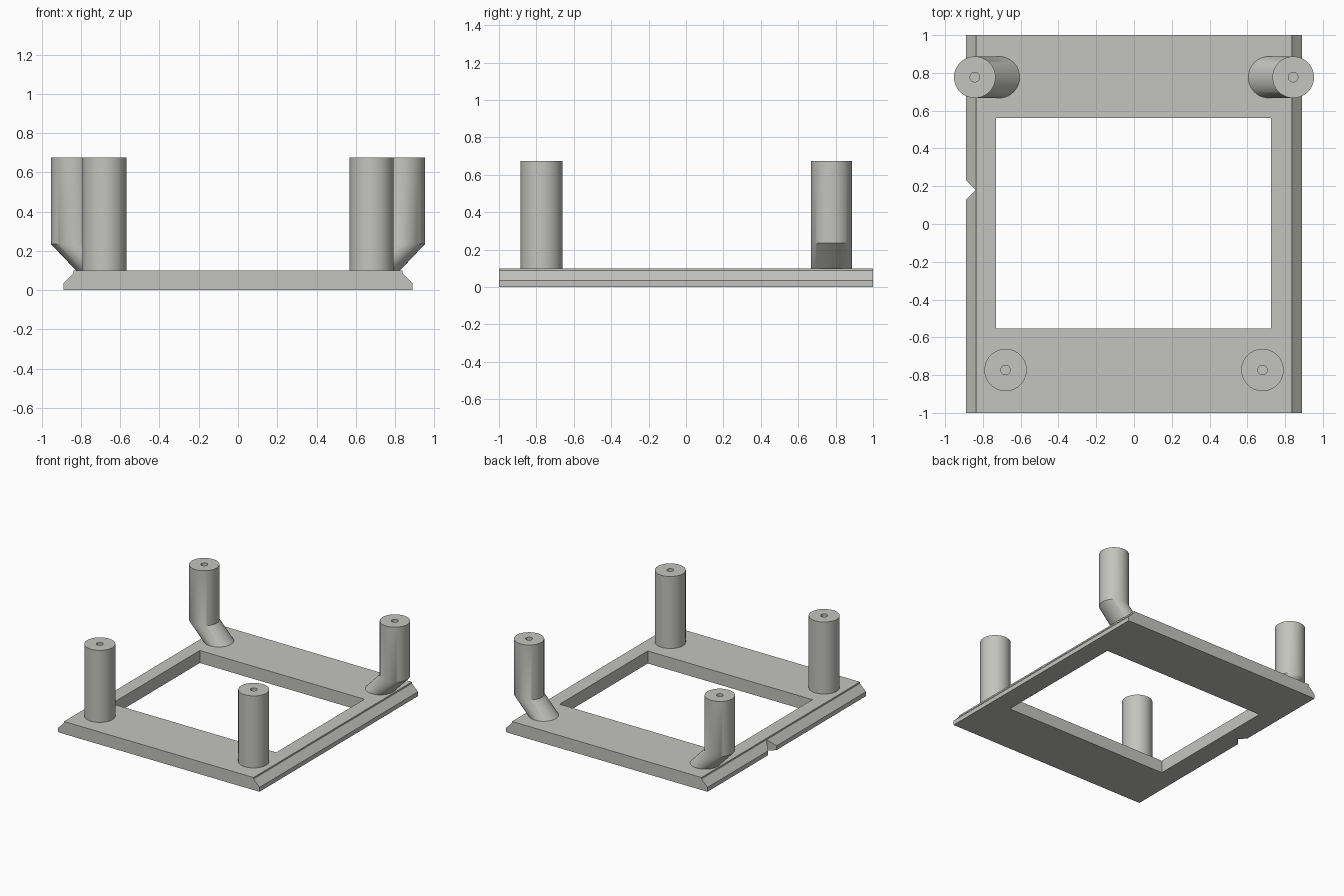
import bpy, bmesh, math

cube = bpy.data.objects.get("Cube")
if cube:
    bpy.data.objects.remove(cube, do_unlink=True)

grey = bpy.data.materials.new("warm_grey")
grey.use_nodes = True
grey.diffuse_color = (0.55, 0.55, 0.52, 1)
grey.node_tree.nodes["Principled BSDF"].inputs["Base Color"].default_value = grey.diffuse_color

PLATE_TOP = 0.1
POST_TOP = 0.675
SIDES = 64


def finish(name, bm):
    bmesh.ops.recalc_face_normals(bm, faces=bm.faces)
    mesh = bpy.data.meshes.new(name)
    bm.to_mesh(mesh)
    bm.free()
    mesh.materials.append(grey)
    obj = bpy.data.objects.new(name, mesh)
    bpy.context.collection.objects.link(obj)
    return obj


def select_only(obj):
    bpy.ops.object.select_all(action='DESELECT')
    obj.select_set(True)
    bpy.context.view_layer.objects.active = obj


def prism(name, points, direction):
    """Extrude a flat outline along a direction."""
    bm = bmesh.new()
    face = bm.faces.new([bm.verts.new(p) for p in points])
    new = bmesh.ops.extrude_face_region(bm, geom=[face])["geom"]
    moved = [v for v in new if isinstance(v, bmesh.types.BMVert)]
    bmesh.ops.translate(bm, verts=moved, vec=direction)
    return finish(name, bm)


def cut(target, cutter):
    """Subtract the cutter, then remove it."""
    mod = target.modifiers.new("cut", 'BOOLEAN')
    mod.operation = 'DIFFERENCE'
    mod.solver = 'EXACT'
    mod.object = cutter
    select_only(target)
    bpy.ops.object.modifier_apply(modifier=mod.name)
    bpy.data.objects.remove(cutter, do_unlink=True)


def post(name, y, radius, axis):
    """Loft circles along (x, z) axis points, then sink a small hole in the top."""
    x_top = axis[-1][0]
    rings = [(x, z, radius) for x, z in axis]
    rings += [(x_top, POST_TOP, 0.025), (x_top, POST_TOP - 0.25, 0.025)]
    bm = bmesh.new()
    previous = None
    for x, z, r in rings:
        ring = []
        for i in range(SIDES):
            a = math.tau * i / SIDES
            ring.append(bm.verts.new((x + r * math.cos(a), y + r * math.sin(a), z)))
        if previous:
            for i in range(SIDES):
                j = (i + 1) % SIDES
                bm.faces.new((previous[i], previous[j], ring[j], ring[i]))
        previous = ring
    bm.faces.new(previous)
    obj = finish(name, bm)
    select_only(obj)
    bpy.ops.object.shade_smooth_by_angle(angle=math.radians(30))


# Base plate with sloped long edges
half = [(0.89, 0), (0.89, 0.035), (0.837, 0.088), (0.837, PLATE_TOP)]
outline = half + [(-x, z) for x, z in reversed(half)]
plate = prism("base_plate", [(x, -1, z) for x, z in outline], (0, 2, 0))

# Rectangular opening
window = [(-0.73, -0.553), (0.725, -0.553), (0.725, 0.56), (-0.73, 0.56)]
cut(plate, prism("opening_cutter", [(x, y, -0.1) for x, y in window], (0, 0, 0.4)))

# V-shaped notch in one sloped edge
notch = [(-0.837, 0.18), (-0.937, 0.28), (-0.937, 0.08)]
cut(plate, prism("notch_cutter", [(x, y, -0.1) for x, y in notch], (0, 0, 0.4)))

# Straight front posts and cranked rear posts
for side, label in ((1, "left"), (-1, "right")):
    post("front_post_" + label, -0.773, 0.112,
         [(side * 0.68, PLATE_TOP), (side * 0.68, POST_TOP)])
    post("rear_post_" + label, 0.777, 0.11,
         [(side * 0.715, PLATE_TOP), (side * 0.843, 0.235), (side * 0.843, POST_TOP)])
